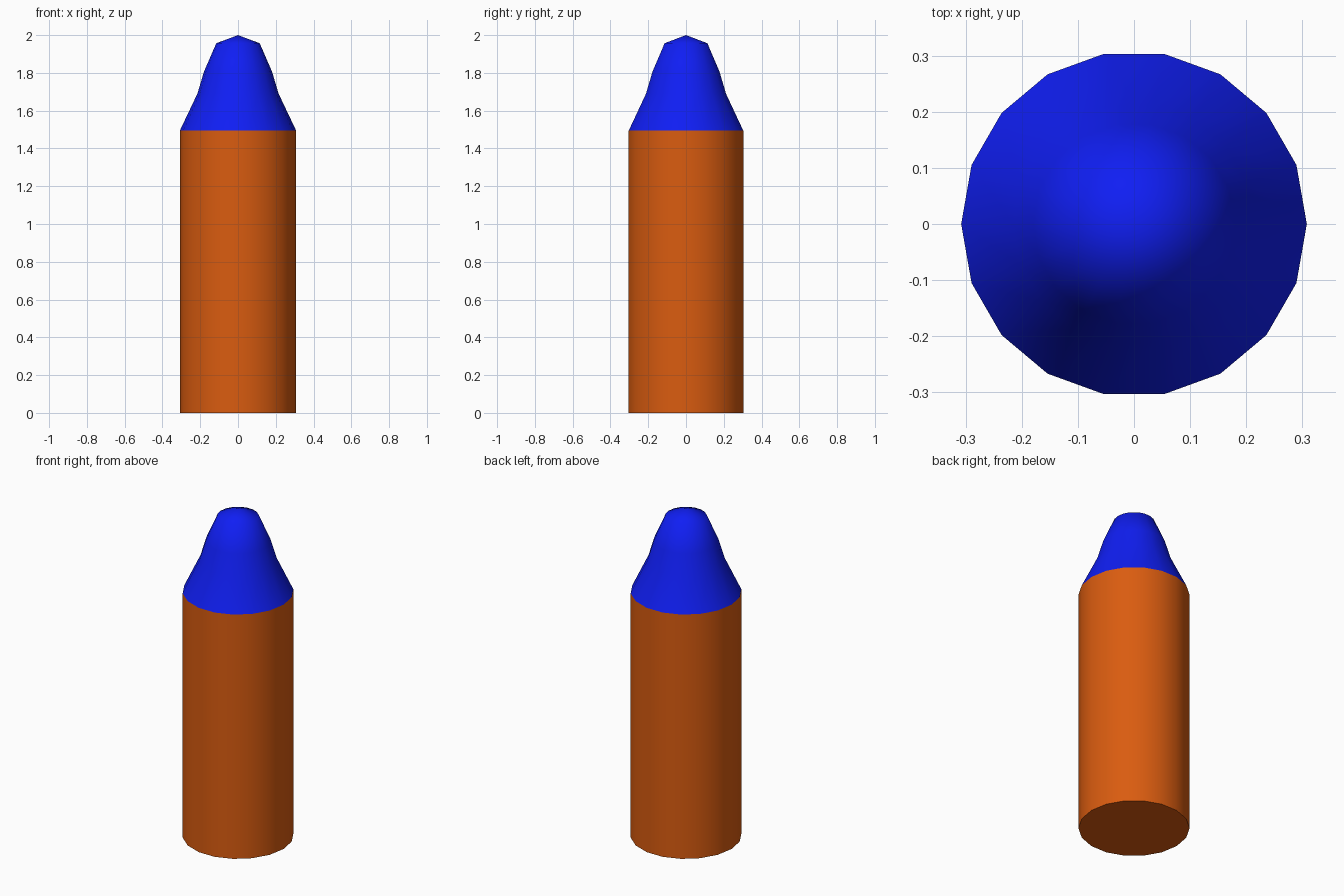
import bpy, bmesh, math

if "Cube" in bpy.data.objects:
    bpy.data.objects.remove(bpy.data.objects["Cube"])

SIDES = 18


def material(name, colour):
    m = bpy.data.materials.new(name)
    m.diffuse_color = (*colour, 1)
    m.use_nodes = True
    m.node_tree.nodes["Principled BSDF"].inputs["Base Color"].default_value = m.diffuse_color
    return m


def lathe(name, profile, mat, angle):
    """Revolve (radius, z) points about z; zero radius closes to a point."""
    bm = bmesh.new()
    rings = []
    for r, z in profile:
        if r == 0:
            rings.append([bm.verts.new((0, 0, z))] * SIDES)
        else:
            rings.append([bm.verts.new((r * math.cos(a), r * math.sin(a), z))
                          for a in (2 * math.pi * i / SIDES for i in range(SIDES))])
    for lo, hi in zip(rings, rings[1:]):
        for i in range(SIDES):
            j = (i + 1) % SIDES
            bm.faces.new(dict.fromkeys((lo[i], lo[j], hi[j], hi[i])))
    # Flat end caps
    for ring, flip in ((rings[0], True), (rings[-1], False)):
        if ring[0] is not ring[1]:
            bm.faces.new(ring[::-1] if flip else ring)
    mesh = bpy.data.meshes.new(name)
    bm.to_mesh(mesh)
    bm.free()
    mesh.materials.append(mat)
    obj = bpy.data.objects.new(name, mesh)
    bpy.context.collection.objects.link(obj)
    bpy.ops.object.select_all(action='DESELECT')
    obj.select_set(True)
    bpy.context.view_layer.objects.active = obj
    bpy.ops.object.shade_smooth_by_angle(angle=math.radians(angle))
    return obj


# Cylindrical casing
lathe("casing", [(0.308, 0), (0.308, 1.494)],
      material("orange", (0.7, 0.107, 0.005)), 40)

# Flared tip with a blunt end
lathe("tip", [(0.308, 1.494), (0.215, 1.69), (0.18, 1.807), (0.115, 1.957), (0, 2.0)],
      material("blue", (0.005, 0.013, 0.9)), 60)
